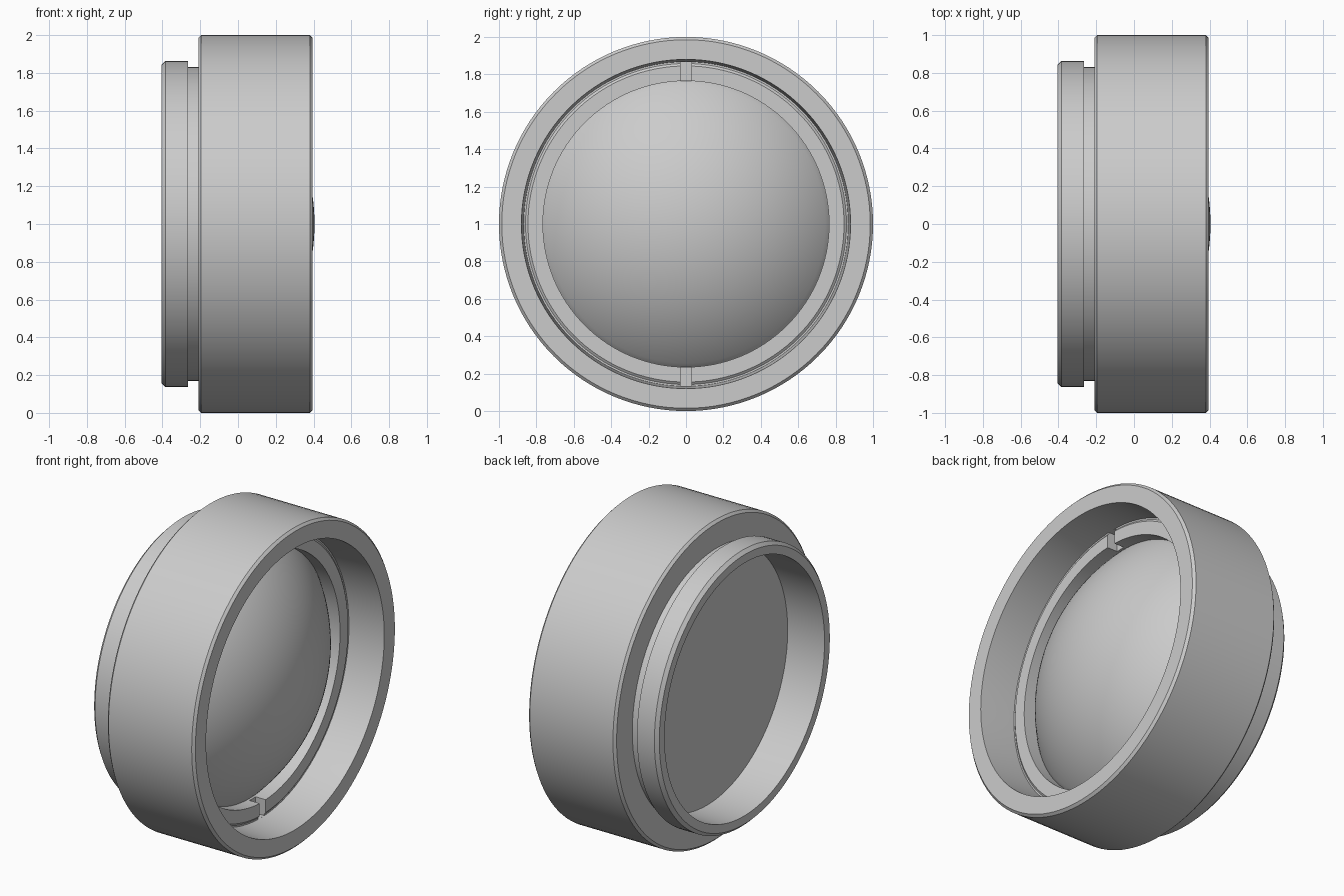
import bpy, bmesh, math
from mathutils import Vector

cube = bpy.data.objects.get("Cube")
if cube:
    bpy.data.objects.remove(cube, do_unlink=True)

grey = bpy.data.materials.new("light grey")
grey.use_nodes = True
GREY = (0.6, 0.6, 0.6, 1)
grey.diffuse_color = GREY
grey.node_tree.nodes["Principled BSDF"].inputs["Base Color"].default_value = GREY

CENTRE = Vector((0, 0, 1))
SEGMENTS = 128


def smooth(obj):
    bpy.ops.object.select_all(action='DESELECT')
    obj.select_set(True)
    bpy.context.view_layer.objects.active = obj
    bpy.ops.object.shade_smooth_by_angle(angle=math.radians(30))


def lathe(name, profile, closed=True):
    """Revolve (x, radius) points around the horizontal x axis."""
    bm = bmesh.new()
    verts = [bm.verts.new((x, 0, r)) for x, r in profile]
    for a, b in zip(verts, verts[1:]):
        bm.edges.new((a, b))
    if closed:
        bm.edges.new((verts[-1], verts[0]))
    bmesh.ops.spin(bm, geom=bm.verts[:] + bm.edges[:], cent=(0, 0, 0),
                   axis=(1, 0, 0), angle=2 * math.pi, steps=SEGMENTS)
    bmesh.ops.remove_doubles(bm, verts=bm.verts[:], dist=1e-5)
    bmesh.ops.recalc_face_normals(bm, faces=bm.faces[:])
    mesh = bpy.data.meshes.new(name)
    bm.to_mesh(mesh)
    bm.free()
    mesh.materials.append(grey)
    obj = bpy.data.objects.new(name, mesh)
    obj.location = CENTRE
    bpy.context.collection.objects.link(obj)
    return obj


# Barrel with chamfered rims, narrow neck and rear mounting flange
barrel = lathe("barrel", [
    (0.395, 0.88), (0.395, 0.985), (0.38, 1.0), (-0.195, 1.0), (-0.21, 0.985),
    (-0.21, 0.83), (-0.265, 0.83), (-0.265, 0.862), (-0.385, 0.862),
    (-0.405, 0.842), (-0.405, 0.79), (0.02, 0.79), (0.02, 0.867),
    (0.15, 0.867)])
smooth(barrel)

# Retaining ring seated in the front bore
ring = lathe("retaining_ring", [
    (0.01, 0.765), (0.17, 0.765), (0.17, 0.845), (0.16, 0.858),
    (0.16, 0.872), (0.01, 0.872)])

# Two spanner slots cut into the ring, top and bottom
for label, side in (("top", 1), ("bottom", -1)):
    bpy.ops.mesh.primitive_cube_add(size=1, location=CENTRE + Vector((0.15, 0, side * 0.81)))
    cutter = bpy.context.object
    cutter.name = label + "_slot_cutter"
    cutter.scale = (0.10, 0.06, 0.114)
    cutter.data.materials.append(grey)
    cutter.hide_render = True
    cutter.hide_set(True)
    cut = ring.modifiers.new(label + "_slot", 'BOOLEAN')
    cut.operation = 'DIFFERENCE'
    cut.solver = 'EXACT'
    cut.object = cutter

# Bake the slots so the cutters can go
bpy.context.view_layer.update()
cut_mesh = bpy.data.meshes.new_from_object(
    ring.evaluated_get(bpy.context.evaluated_depsgraph_get()))
ring.modifiers.clear()
ring.data = cut_mesh
for label in ("top", "bottom"):
    bpy.data.objects.remove(bpy.data.objects[label + "_slot_cutter"], do_unlink=True)
smooth(ring)

# Lens: domed front, flat rear face
PEAK, EDGE_X, EDGE_R = 0.405, 0.08, 0.77
sag = PEAK - EDGE_X
radius = (EDGE_R ** 2 + sag ** 2) / (2 * sag)
limit = math.asin(EDGE_R / radius)
RINGS = 24
dome = [(PEAK - radius + radius * math.cos(limit * i / RINGS),
         radius * math.sin(limit * i / RINGS)) for i in range(RINGS + 1)]
lens = lathe("lens", dome + [(0.03, 0.80), (-0.15, 0.80), (-0.15, 0.0)], closed=False)
smooth(lens)
